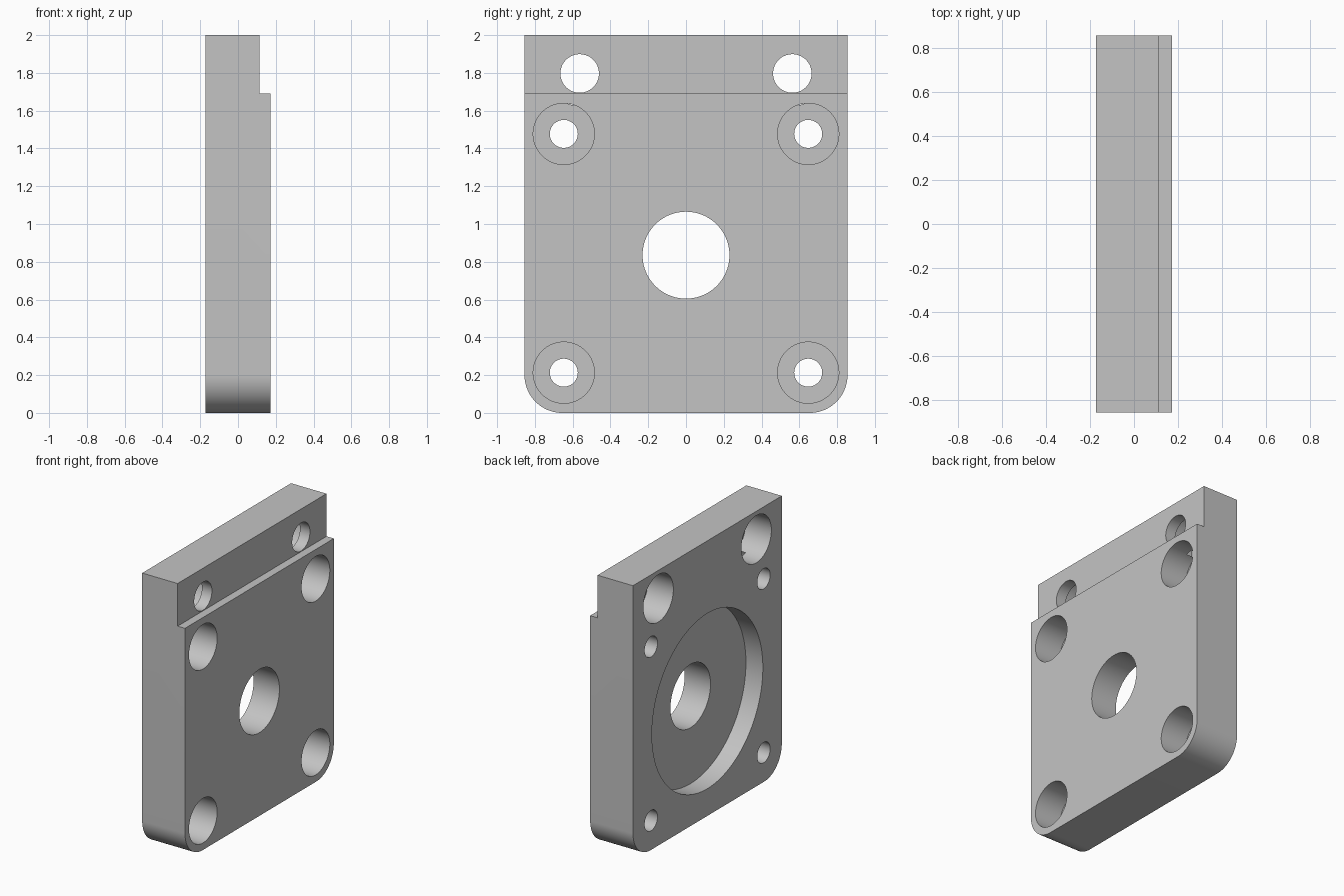
import bpy
import bmesh
from math import cos, sin, pi, radians

if "Cube" in bpy.data.objects:
    bpy.data.objects.remove(bpy.data.objects["Cube"])

BACK, FACE = -0.172, 0.172      # the two broad sides along x
HALF_W, HEIGHT, CORNER = 0.855, 2.0, 0.2
OUT = 0.05                      # cutter overshoot

metal = bpy.data.materials.new("plain grey metal")
metal.use_nodes = True
grey = (0.55, 0.55, 0.55, 1)
metal.diffuse_color = grey
metal.node_tree.nodes["Principled BSDF"].inputs["Base Color"].default_value = grey


def make_object(name, bm):
    bmesh.ops.recalc_face_normals(bm, faces=bm.faces)
    mesh = bpy.data.meshes.new(name)
    bm.to_mesh(mesh)
    bm.free()
    mesh.materials.append(metal)
    obj = bpy.data.objects.new(name, mesh)
    bpy.context.collection.objects.link(obj)
    return obj


def extruded(name, outline, x0, x1):
    """Extrude a (y, z) outline from x0 to x1."""
    bm = bmesh.new()
    face = bm.faces.new([bm.verts.new((x0, y, z)) for y, z in outline])
    new = bmesh.ops.extrude_face_region(bm, geom=[face])["geom"]
    verts = [g for g in new if isinstance(g, bmesh.types.BMVert)]
    bmesh.ops.translate(bm, verts=verts, vec=(x1 - x0, 0, 0))
    return make_object(name, bm)


def bore(name, y, z, profile, sides=96):
    """Turned cutter along x from (x, radius) pairs."""
    bm = bmesh.new()
    rings = [[bm.verts.new((x, y + r * cos(2 * pi * i / sides), z + r * sin(2 * pi * i / sides)))
              for i in range(sides)] for x, r in profile]
    for a, b in zip(rings, rings[1:]):
        for i in range(sides):
            j = (i + 1) % sides
            bm.faces.new((a[i], a[j], b[j], b[i]))
    bm.faces.new(rings[0])
    bm.faces.new(rings[-1])
    return make_object(name, bm)


def stepped(r0, x_step, r1):
    return [(BACK - OUT, r0), (x_step, r0), (x_step, r1), (FACE + OUT, r1)]


# Plate with two rounded lower corners
outline = [(HALF_W, HEIGHT), (-HALF_W, HEIGHT)]
for side, start in ((-1, 180), (1, 270)):
    for i in range(25):
        a = radians(start + 90 * i / 24)
        outline.append((side * (HALF_W - CORNER) + CORNER * cos(a), CORNER + CORNER * sin(a)))
plate = extruded("mounting_plate", outline, BACK, FACE)

# Thinned top band
w = HALF_W + OUT
cutters = [extruded("step_cutter", [(-w, 1.69), (w, 1.69), (w, HEIGHT + OUT), (-w, HEIGHT + OUT)],
                    0.113, FACE + OUT)]

# Central hole with a wide round recess in the back
cutters.append(bore("centre_cutter", 0, 0.835, stepped(0.637, BACK + 0.136, 0.23), 160))

for s in (-1, 1):
    # Screw holes counterbored from the face
    for z in (0.213, 1.477):
        cutters.append(bore("screw_cutter", s * 0.647, z, stepped(0.074, FACE - 0.21, 0.162)))
    # Top holes counterbored from the back
    cutters.append(bore("top_cutter", s * 0.563, 1.797, stepped(0.172, BACK + 0.205, 0.102)))

bpy.context.view_layer.objects.active = plate
plate.select_set(True)
for cutter in cutters:
    cutter.hide_render = True
    mod = plate.modifiers.new("cut", "BOOLEAN")
    mod.operation = "DIFFERENCE"
    mod.solver = "EXACT"
    mod.object = cutter
    bpy.ops.object.modifier_apply(modifier=mod.name)
    bpy.data.objects.remove(cutter)

bpy.ops.object.shade_smooth_by_angle(angle=radians(30))
